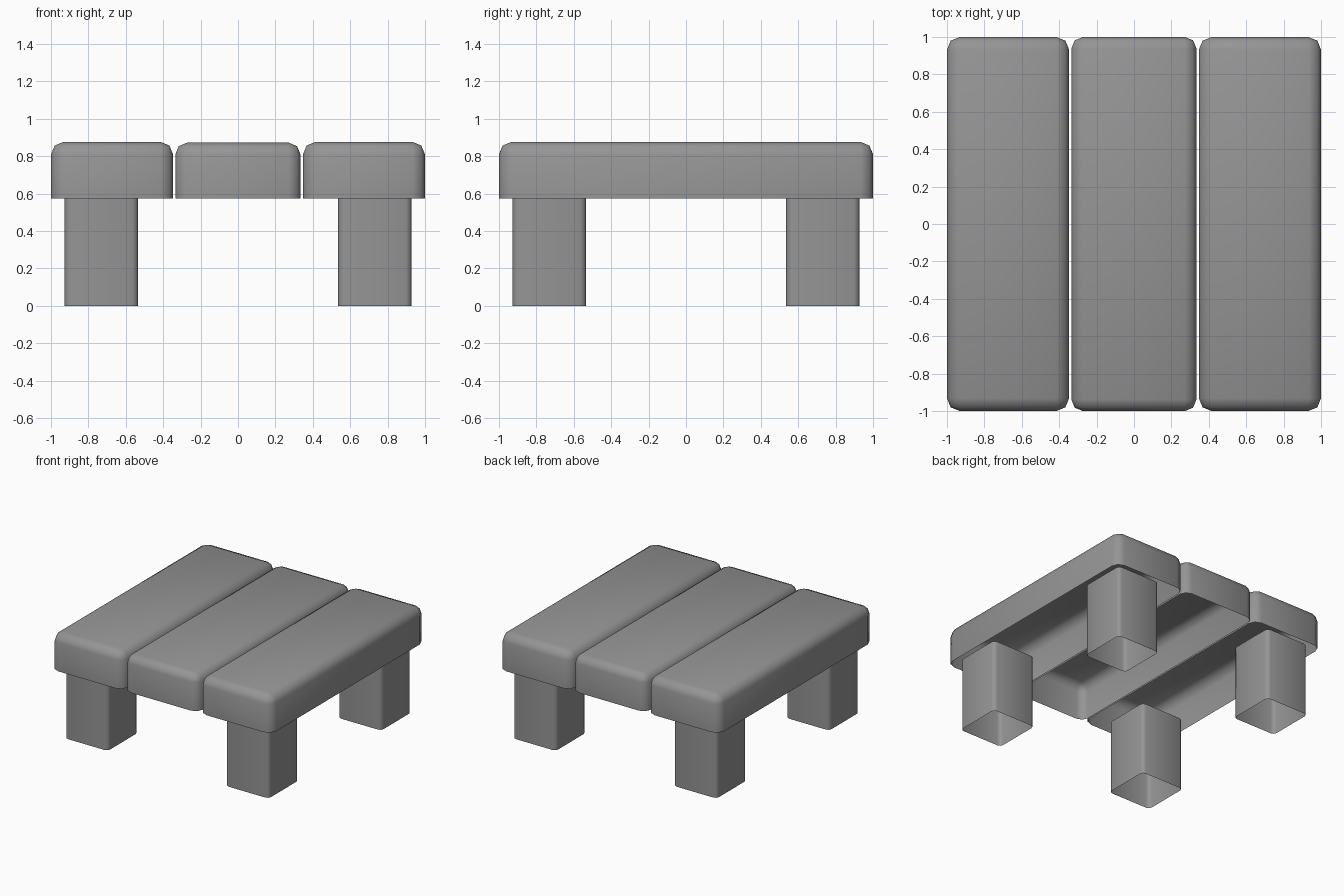
import bpy, bmesh

if "Cube" in bpy.data.objects:
    bpy.data.objects.remove(bpy.data.objects["Cube"])

grey = bpy.data.materials.new("dark_grey")
grey.diffuse_color = (0.3, 0.3, 0.3, 1)
grey.use_nodes = True
grey.node_tree.nodes["Principled BSDF"].inputs["Base Color"].default_value = grey.diffuse_color


def shell(name, lo, hi, radius, open_top=False):
    """Rounded box shell, open underneath (and optionally on top)."""
    bm = bmesh.new()
    bmesh.ops.create_cube(bm, size=1)
    for v in bm.verts:
        v.co = [(a + b) / 2 + c * (b - a) for a, b, c in zip(lo, hi, v.co)]
    # round upright edges, plus the top rim when closed
    mid = (lo[2] + hi[2]) / 2

    def wanted(e):
        zs = [v.co.z for v in e.verts]
        upright = abs(zs[0] - zs[1]) > 0.01
        return upright or (min(zs) > mid and not open_top)

    bmesh.ops.bevel(bm, geom=[e for e in bm.edges if wanted(e)], offset=radius,
                    segments=2, profile=0.5, affect='EDGES')
    caps = [f for f in bm.faces
            if all(abs(v.co.z - lo[2]) < 1e-4 for v in f.verts)
            or (open_top and all(abs(v.co.z - hi[2]) < 1e-4 for v in f.verts))]
    bmesh.ops.delete(bm, geom=caps, context='FACES')
    for f in bm.faces:
        f.smooth = True
    me = bpy.data.meshes.new(name)
    bm.to_mesh(me)
    bm.free()
    me.materials.append(grey)
    ob = bpy.data.objects.new(name, me)
    bpy.context.collection.objects.link(ob)
    return ob


# Three tabletop planks
shell("left_plank", (-1, -1, 0.575), (-0.347, 1, 0.877), 0.068)
shell("middle_plank", (-0.335, -1, 0.575), (0.334, 1, 0.872), 0.062)
shell("right_plank", (0.347, -1, 0.575), (1, 1, 0.877), 0.068)

# Four short legs just entering the outer planks
for sx, side in ((-1, "left"), (1, "right")):
    for sy, end in ((-1, "front"), (1, "back")):
        x, y = 0.731 * sx, 0.731 * sy
        shell(f"{end}_{side}_leg", (x - 0.196, y - 0.196, 0),
              (x + 0.196, y + 0.196, 0.605), 0.03, open_top=True)
